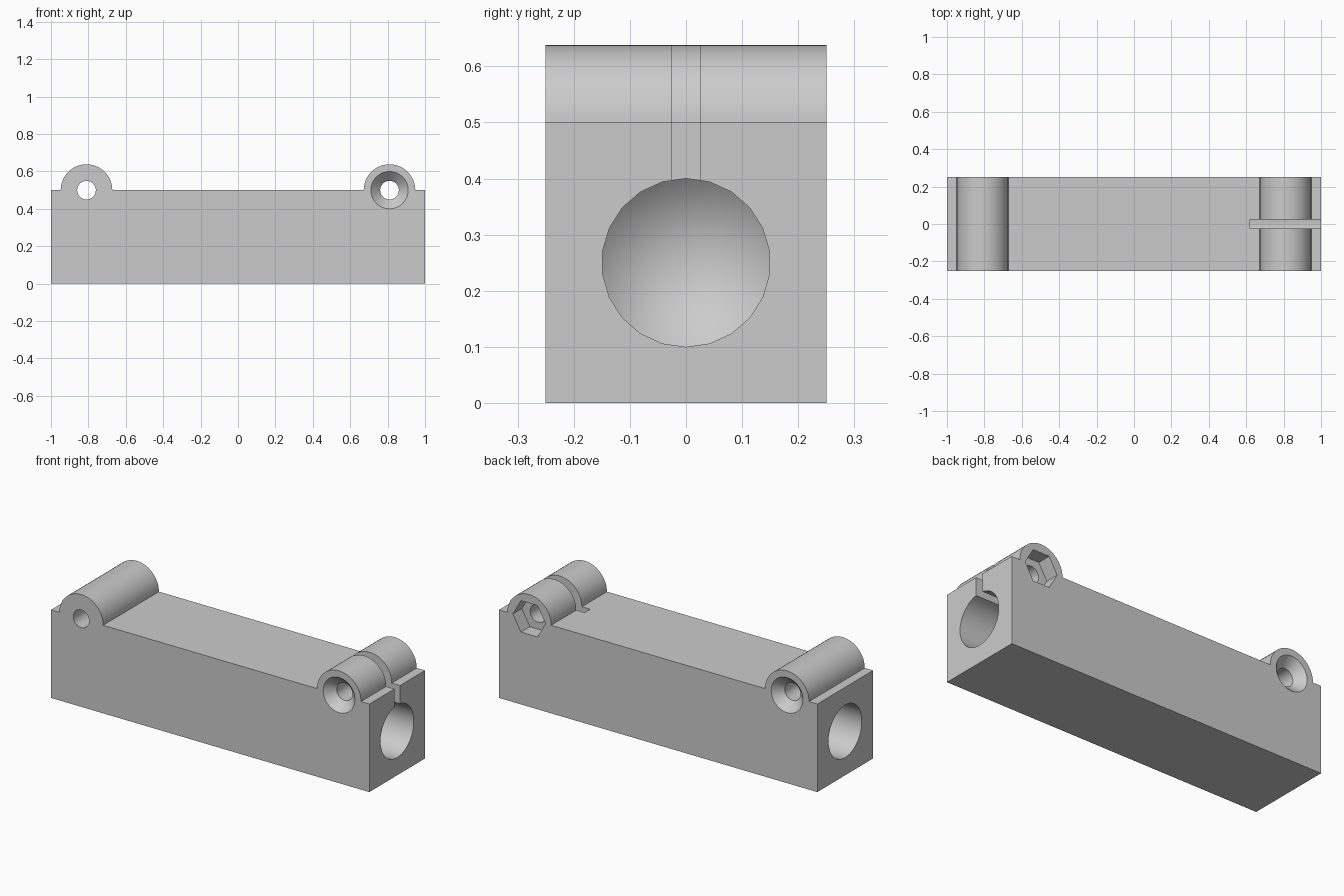
import bpy
import bmesh
from math import sin, cos, pi, radians
from mathutils import Matrix

if "Cube" in bpy.data.objects:
    bpy.data.objects.remove(bpy.data.objects["Cube"], do_unlink=True)

LENGTH, WIDTH, HEIGHT = 2.0, 0.5, 0.5
BOLT_X = 0.81      # clamp bolt axis, out from the middle
LUG_R = 0.138

grey = bpy.data.materials.new("plain grey")
grey.use_nodes = True
grey.diffuse_color = (0.6, 0.6, 0.6, 1)
grey.node_tree.nodes["Principled BSDF"].inputs["Base Color"].default_value = grey.diffuse_color


def make_object(name, bm):
    bmesh.ops.recalc_face_normals(bm, faces=bm.faces)
    mesh = bpy.data.meshes.new(name)
    bm.to_mesh(mesh)
    bm.free()
    mesh.materials.append(grey)
    obj = bpy.data.objects.new(name, mesh)
    bpy.context.collection.objects.link(obj)
    return obj


def lathe(name, profile, sides, matrix):
    """Turn (radius, distance) points around local z."""
    bm = bmesh.new()
    rings = [[bm.verts.new((r * cos(2 * pi * i / sides), r * sin(2 * pi * i / sides), d))
              for i in range(sides)] for r, d in profile]
    for a, b in zip(rings, rings[1:]):
        for i in range(sides):
            j = (i + 1) % sides
            bm.faces.new((a[i], a[j], b[j], b[i]))
    bmesh.ops.remove_doubles(bm, verts=bm.verts, dist=1e-5)
    bm.transform(matrix)
    return make_object(name, bm)


def cut(target, cutter):
    mod = target.modifiers.new(cutter.name, "BOOLEAN")
    mod.operation = "DIFFERENCE"
    mod.solver = "EXACT"
    mod.object = cutter
    bpy.context.view_layer.objects.active = target
    bpy.ops.object.modifier_apply(modifier=mod.name)
    bpy.data.objects.remove(cutter, do_unlink=True)


# Block with two round bolt lugs, extruded from its front outline
outline = [(-LENGTH / 2, 0), (LENGTH / 2, 0), (LENGTH / 2, HEIGHT)]
for x in (BOLT_X, -BOLT_X):
    outline += [(x + LUG_R * cos(pi * i / 24), HEIGHT + LUG_R * sin(pi * i / 24))
                for i in range(25)]
outline.append((-LENGTH / 2, HEIGHT))
bm = bmesh.new()
face = bm.faces.new([bm.verts.new((x, -WIDTH / 2, z)) for x, z in outline])
sweep = bmesh.ops.extrude_face_region(bm, geom=[face])
bmesh.ops.translate(bm, vec=(0, WIDTH, 0),
                    verts=[v for v in sweep["geom"] if isinstance(v, bmesh.types.BMVert)])
block = make_object("clamp_block", bm)

# Each end gets the same cuts, turned half way round
for turn in (0, pi):
    spin = Matrix.Rotation(turn, 4, "Z")
    end = spin @ Matrix.Translation((LENGTH / 2, 0, 0.25)) @ Matrix.Rotation(radians(-90), 4, "Y")
    bolt = (spin @ Matrix.Translation((BOLT_X, -WIDTH / 2, HEIGHT))
            @ Matrix.Rotation(radians(-90), 4, "X"))

    # Blind bore with a pointed bottom
    cut(block, lathe("bore", [(0, -0.1), (0.15, -0.1), (0.15, 0.4), (0, 0.53)], 22, end))

    # Clamping slit from the lug down into the bore
    bm = bmesh.new()
    bmesh.ops.create_cube(bm, size=1)
    bm.transform(spin @ Matrix.Translation((0.87, 0, 0.55)) @ Matrix.Diagonal((0.5, 0.05, 0.5, 1)))
    cut(block, make_object("slit", bm))

    # Countersunk bolt hole, then the hexagonal nut pocket opposite
    cut(block, lathe("bolt_hole", [(0, -0.02), (0.12, -0.02), (0.05, 0.05), (0.05, 0.52), (0, 0.52)],
                     32, bolt))
    cut(block, lathe("nut_pocket", [(0, 0.42), (0.103, 0.42), (0.103, 0.6), (0, 0.6)], 6, bolt))

# Smooth the round walls, keep the machined edges crisp
bpy.ops.object.select_all(action="DESELECT")
block.select_set(True)
bpy.context.view_layer.objects.active = block
bpy.ops.object.shade_smooth_by_angle(angle=radians(30))
